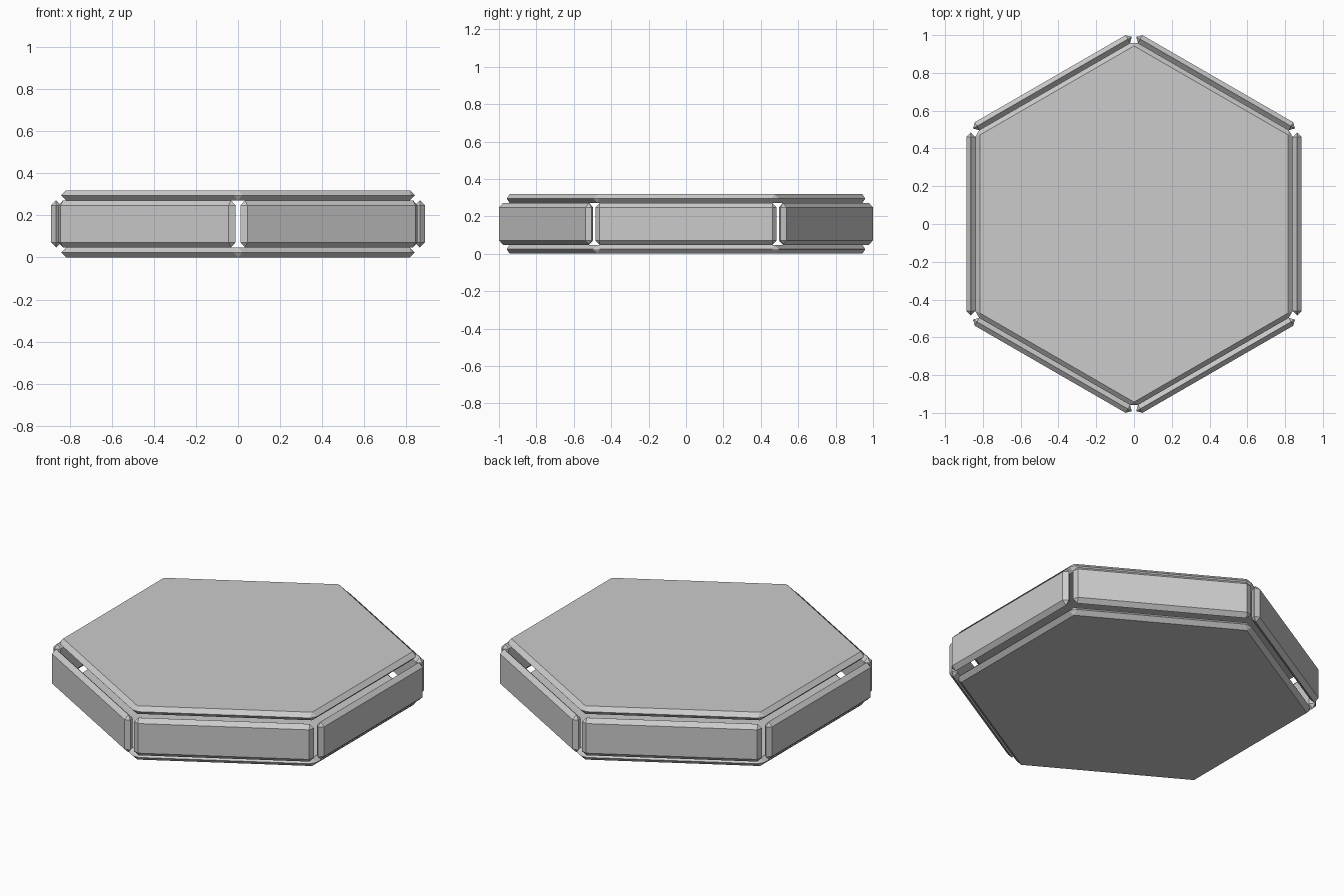
import bpy, bmesh
from math import pi, cos, sin
from mathutils import Matrix

if "Cube" in bpy.data.objects:
    bpy.data.objects.remove(bpy.data.objects["Cube"])

R = 0.97                  # corner radius of the hollow hexagonal core
A = R * cos(pi / 6)       # distance from centre to each flat side
T = 0.048                 # panel thickness
H = 0.319                 # total height


def panel(name, outline, matrix):
    """Extrude a flat outline by the panel thickness and chamfer every edge."""
    bm = bmesh.new()
    face = bm.faces.new([bm.verts.new((x, y, 0)) for x, y in outline])
    ext = bmesh.ops.extrude_face_region(bm, geom=[face], use_keep_orig=True)
    verts = [v for v in ext["geom"] if isinstance(v, bmesh.types.BMVert)]
    bmesh.ops.translate(bm, verts=verts, vec=(0, 0, T))
    bmesh.ops.recalc_face_normals(bm, faces=bm.faces)
    bmesh.ops.bevel(bm, geom=bm.edges[:], offset=T * 0.495, offset_type='OFFSET',
                    segments=1, affect='EDGES', clamp_overlap=True)
    mesh = bpy.data.meshes.new(name)
    bm.to_mesh(mesh)
    bm.free()
    obj = bpy.data.objects.new(name, mesh)
    obj.matrix_world = matrix
    bpy.context.collection.objects.link(obj)


# Top and bottom hexagonal panels, points along y
hexagon = [(R * cos(pi / 2 + i * pi / 3), R * sin(pi / 2 + i * pi / 3)) for i in range(6)]
panel("bottom_panel", hexagon, Matrix())
panel("top_panel", hexagon, Matrix.Translation((0, 0, H - T)))

# Six upright side panels around the core
h = H / 2 - T
w = R / 2
rect = [(-h, -w), (h, -w), (h, w), (-h, w)]
for i in range(6):
    m = (Matrix.Translation((0, 0, H / 2)) @ Matrix.Rotation(i * pi / 3, 4, 'Z')
         @ Matrix.Translation((A, 0, 0)) @ Matrix.Rotation(pi / 2, 4, 'Y'))
    panel(f"side_panel_{i + 1}", rect, m)
